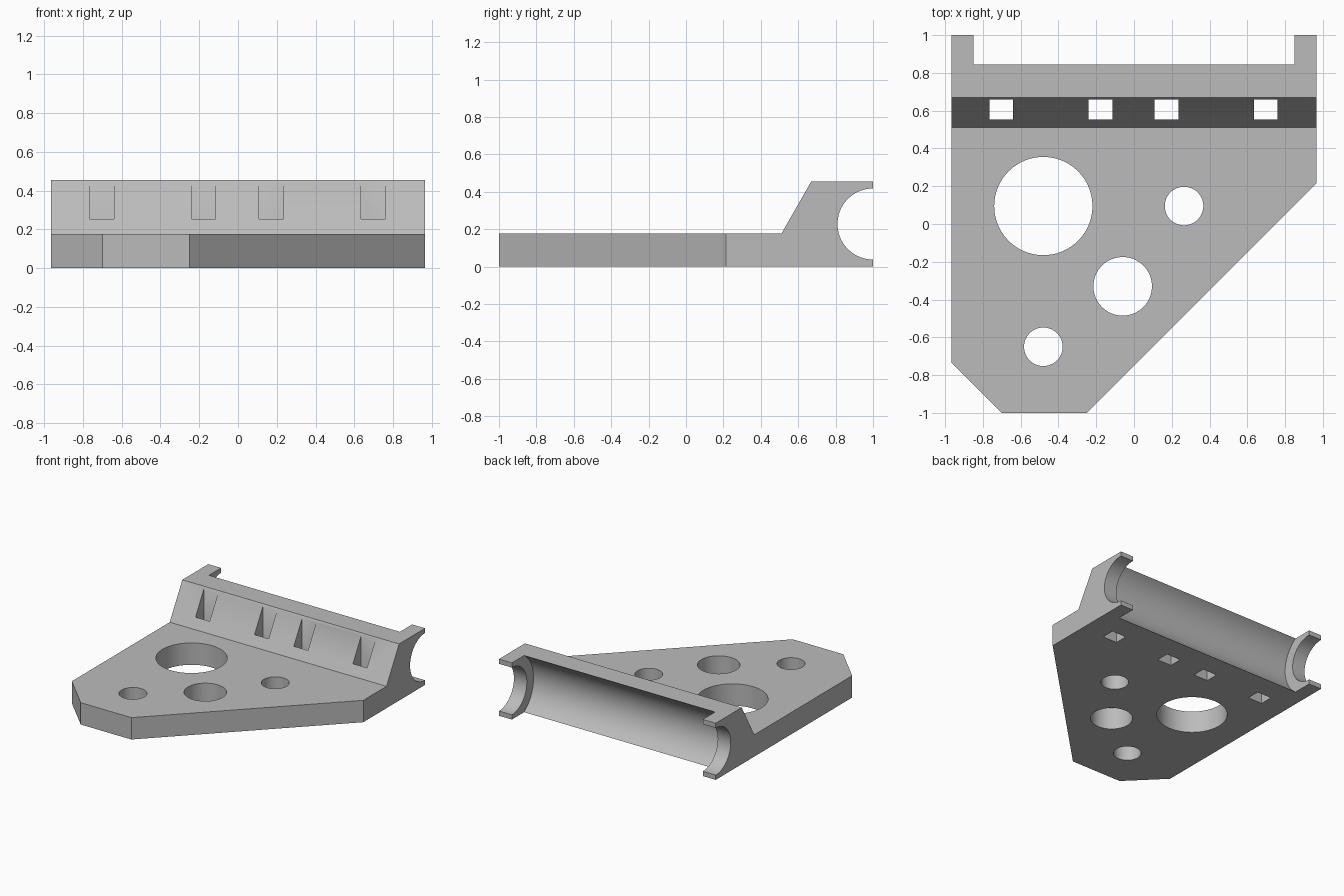
import bpy, bmesh, math
from mathutils import Matrix, Vector

cube = bpy.data.objects.get("Cube")
if cube:
    bpy.data.objects.remove(cube, do_unlink=True)

grey = bpy.data.materials.new("plain grey")
grey.use_nodes = True
grey.diffuse_color = (0.5, 0.5, 0.5, 1)
grey.node_tree.nodes["Principled BSDF"].inputs["Base Color"].default_value = (0.5, 0.5, 0.5, 1)


def finish(name, bm):
    bmesh.ops.recalc_face_normals(bm, faces=bm.faces[:])
    mesh = bpy.data.meshes.new(name)
    bm.to_mesh(mesh)
    bm.free()
    mesh.materials.append(grey)
    obj = bpy.data.objects.new(name, mesh)
    bpy.context.collection.objects.link(obj)
    return obj


def prism(name, points, offset):
    bm = bmesh.new()
    face = bm.faces.new([bm.verts.new(p) for p in points])
    result = bmesh.ops.extrude_face_region(bm, geom=[face])
    moved = [v for v in result["geom"] if isinstance(v, bmesh.types.BMVert)]
    bmesh.ops.translate(bm, vec=Vector(offset), verts=moved)
    return finish(name, bm)


def cylinder(name, centre, radius, length, axis="Z"):
    bm = bmesh.new()
    turn = Matrix.Rotation(math.pi / 2, 4, "Y") if axis == "X" else Matrix()
    bmesh.ops.create_cone(bm, cap_ends=True, segments=96, radius1=radius, radius2=radius,
                          depth=length, matrix=Matrix.Translation(centre) @ turn)
    return finish(name, bm)


def cut(target, cutter):
    bpy.context.view_layer.objects.active = target
    mod = target.modifiers.new("cut", "BOOLEAN")
    mod.operation = "DIFFERENCE"
    mod.solver = "EXACT"
    mod.object = cutter
    bpy.ops.object.modifier_apply(modifier=mod.name)
    bpy.data.objects.remove(cutter, do_unlink=True)


HALF, HEIGHT, PLATE = 0.965, 0.456, 0.176
MID = HEIGHT / 2

# Plate and sloped rear block share one side profile
side = [(-1, 0), (1, 0), (1, HEIGHT), (0.67, HEIGHT), (0.51, PLATE), (-1, PLATE)]
bracket = prism("mounting_bracket", [(-HALF, y, z) for y, z in side], (2 * HALF, 0, 0))

# Angled front corners
corners = [[(-1.2, -0.5), (-0.5, -1.2), (-1.2, -1.2)],
           [(1.2, 0.45), (-0.45, -1.2), (1.2, -1.2)]]
for corner in corners:
    cut(bracket, prism("corner_cutter", [(x, y, -0.2) for x, y in corner], (0, 0, 1)))

# Round holes through the plate
for x, y, r in [(-0.48, 0.095, 0.26), (0.265, 0.095, 0.102),
                (-0.06, -0.33, 0.155), (-0.48, -0.65, 0.102)]:
    cut(bracket, cylinder("hole_cutter", (x, y, 0.1), r, 1))

# Square slots through the slope
for x in (-0.703, -0.178, 0.172, 0.698):
    slot = [(x + sx * 0.063, 0.607 + sy * 0.053, -0.2)
            for sx, sy in ((-1, -1), (1, -1), (1, 1), (-1, 1))]
    cut(bracket, prism("slot_cutter", slot, (0, 0, 1)))

# Narrow end bore and wider middle channel along the back
cut(bracket, cylinder("bore_cutter", (0, 1, MID), 0.19, 3, "X"))
cut(bracket, cylinder("channel_cutter", (0, 1, MID), 0.276, 1.7, "X"))

bpy.ops.object.select_all(action="DESELECT")
bracket.select_set(True)
bpy.context.view_layer.objects.active = bracket
bpy.ops.object.shade_smooth_by_angle(angle=math.radians(30))
